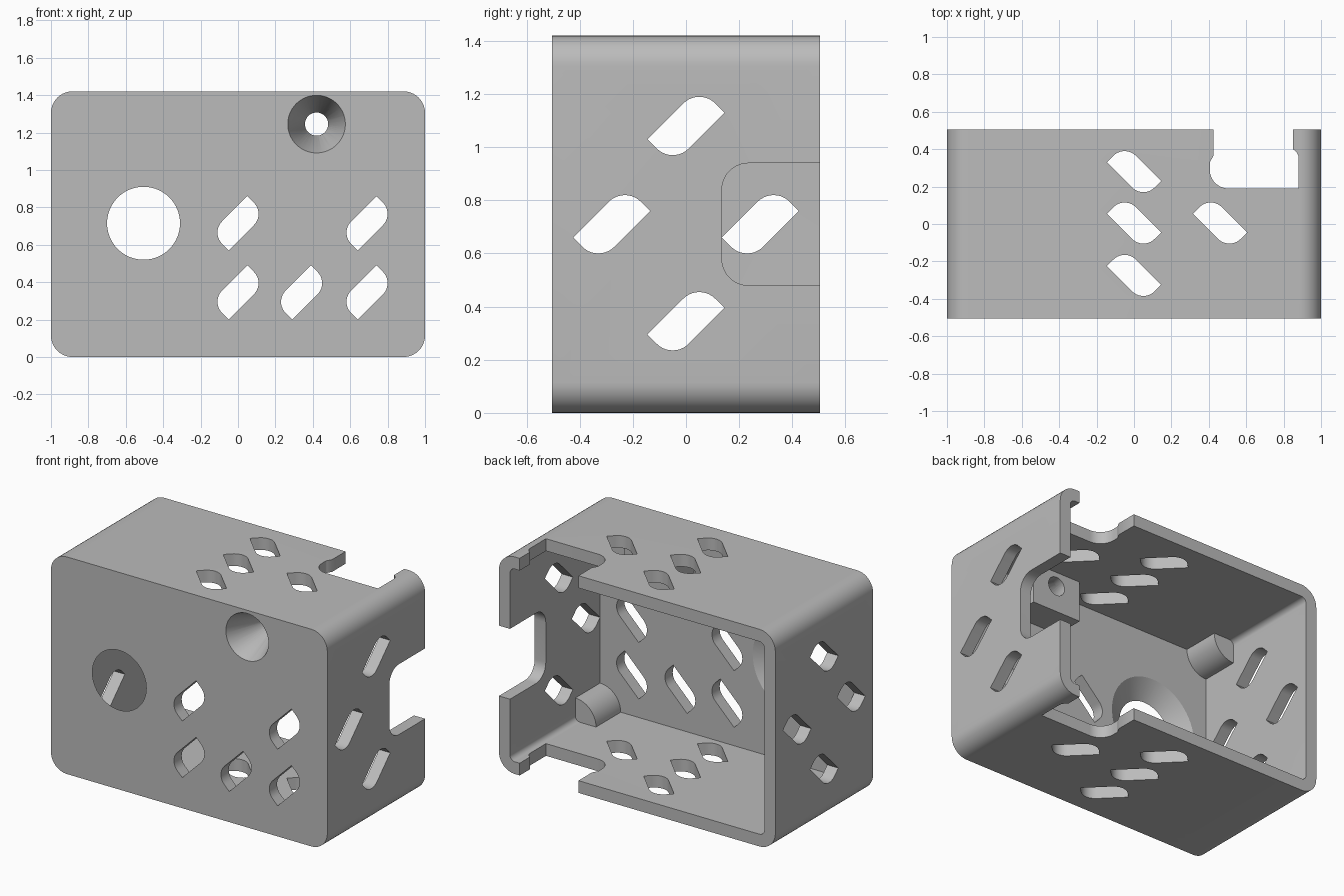
import bpy, bmesh, math
from mathutils import Vector

if "Cube" in bpy.data.objects:
    bpy.data.objects.remove(bpy.data.objects["Cube"], do_unlink=True)

W, D, H, T = 1.0, 0.505, 1.42, 0.08   # half width, half depth, height, wall

grey = bpy.data.materials.new("plain_grey")
grey.use_nodes = True
grey.diffuse_color = (0.5, 0.5, 0.5, 1)
grey.node_tree.nodes["Principled BSDF"].inputs["Base Color"].default_value = (0.5, 0.5, 0.5, 1)


def rounded(corners, steps=10):
    """Outline from (u, v, radius) corners, each filleted by its radius."""
    out = []
    for i, (u, v, r) in enumerate(corners):
        p = Vector((u, v))
        if r == 0:
            out.append(p)
            continue
        a = (Vector(corners[i - 1][:2]) - p).normalized()
        b = (Vector(corners[(i + 1) % len(corners)][:2]) - p).normalized()
        half = a.angle(b) / 2
        c = p + (a + b).normalized() * r / math.sin(half)
        s, e = p + a * r / math.tan(half) - c, p + b * r / math.tan(half) - c
        sweep = s.angle_signed(e)
        for k in range(steps + 1):
            t = -sweep * k / steps
            out.append(c + Vector((s.x * math.cos(t) - s.y * math.sin(t),
                                   s.x * math.sin(t) + s.y * math.cos(t))))
    return out


def prism(name, outline, axis, lo, hi):
    """Extrude a 2D outline along one axis."""
    place = {"x": lambda u, v, w: (w, u, v),
             "y": lambda u, v, w: (u, w, v),
             "z": lambda u, v, w: (u, v, w)}[axis]
    bm = bmesh.new()
    a = [bm.verts.new(place(p[0], p[1], lo)) for p in outline]
    b = [bm.verts.new(place(p[0], p[1], hi)) for p in outline]
    bm.faces.new(a)
    bm.faces.new(b)
    for i in range(len(a)):
        j = (i + 1) % len(a)
        bm.faces.new((a[i], a[j], b[j], b[i]))
    return finish(name, bm)


def cone(name, x, z, y1, r1, y2, r2, segments=64):
    """Round frustum along y."""
    bm = bmesh.new()
    rings = []
    for y, r in ((y1, r1), (y2, r2)):
        rings.append([bm.verts.new((x + r * math.cos(math.tau * k / segments), y,
                                    z + r * math.sin(math.tau * k / segments)))
                      for k in range(segments)])
        bm.faces.new(rings[-1])
    for k in range(segments):
        j = (k + 1) % segments
        bm.faces.new((rings[0][k], rings[0][j], rings[1][j], rings[1][k]))
    return finish(name, bm)


def finish(name, bm):
    bmesh.ops.recalc_face_normals(bm, faces=bm.faces)
    mesh = bpy.data.meshes.new(name)
    bm.to_mesh(mesh)
    bm.free()
    mesh.materials.append(grey)
    ob = bpy.data.objects.new(name, mesh)
    bpy.context.collection.objects.link(ob)
    return ob


def combine(target, tool, operation="DIFFERENCE"):
    mod = target.modifiers.new("combine", "BOOLEAN")
    mod.operation, mod.object, mod.solver = operation, tool, "EXACT"
    bpy.context.view_layer.objects.active = target
    bpy.ops.object.modifier_apply(modifier=mod.name)
    bpy.data.objects.remove(tool, do_unlink=True)


def box_outline(x, z1, z2, r):
    return rounded([(-x, z1, r), (x, z1, r), (x, z2, r), (-x, z2, r)])


def slot(cx, cy, kind):
    """Slanted slot with two sharp and two rounded opposite corners."""
    r = 0.085
    pts = [(0.145, 0.05, 0), (0.05, 0.145, r), (-0.145, -0.05, 0), (-0.05, -0.145, r)]
    if kind == "front":
        pts = [(v, u, q) for u, v, q in pts]
    elif kind == "top":
        pts = [(-u, v, q) for u, v, q in pts]
    return rounded([(cx + u, cy + v, q) for u, v, q in pts])


# Open-backed shell
case = prism("enclosure", box_outline(W, 0, H, 0.115), "y", -D, D)
combine(case, prism("cavity", box_outline(W - T, T, H - T, 0.035), "y", -D + T, D + 1))

# Screw boss under the top, and quarter-round bosses in two opposite corners
boss = [(0.24, 1.07), (0.6, 1.07), (0.6, H - 0.04), (0.24, H - 0.04)]
combine(case, prism("screw_boss", boss, "y", -D + 0.03, -0.22), "UNION")
for sx, z in ((-1, H - T), (1, T)):
    sz = 1 if sx > 0 else -1
    cx, r, back = sx * (W - T), 0.15, 0.04
    arc = [(cx - sx * r * math.cos(k * math.pi / 32), z + sz * r * math.sin(k * math.pi / 32))
           for k in range(17)]
    arc += [(cx + sx * back, z + sz * r), (cx + sx * back, z - sz * back),
            (cx - sx * r, z - sz * back)]
    combine(case, prism("corner_boss", arc, "y", -D + 0.03, -0.17), "UNION")

# Slots through the front, both sides, and top and bottom
for x, z in ((0, 0.715), (0.69, 0.715), (0, 0.345), (0.34, 0.345), (0.69, 0.345)):
    combine(case, prism("front_slot", slot(x, z, "front"), "y", -D - 0.1, -D + T + 0.05))
for y, z in ((0, 1.08), (-0.28, 0.71), (0.28, 0.71), (0, 0.345)):
    for side in (-1, 1):
        ends = sorted((side * (W - T - 0.03), side * (W + 0.1)))
        combine(case, prism("side_slot", slot(y, z, "side"), "x", *ends))
for x, y in ((0, 0.28), (0, 0.005), (0, -0.275), (0.46, 0.005)):
    for lo, hi in ((-0.1, T + 0.03), (H - T - 0.03, H + 0.1)):
        combine(case, prism("top_slot", slot(x, y, "top"), "z", lo, hi))

# Notch in the left side and hooked cutouts in top and bottom
notch = rounded([(0.135, 0.48, 0.1), (0.7, 0.48, 0), (0.7, 0.94, 0), (0.135, 0.94, 0.1)])
combine(case, prism("side_notch", notch, "x", 0.8, 1.1))
hook = rounded([(0.425, 0.6, 0), (0.425, 0.365, 0), (0.405, 0.33, 0.02), (0.405, 0.19, 0.1),
                (0.88, 0.19, 0), (0.88, 0.375, 0.05), (0.85, 0.4, 0), (0.85, 0.6, 0)])
for lo, hi in ((-0.1, 0.15), (H - 0.15, H + 0.1)):
    combine(case, prism("rear_cutout", hook, "z", lo, hi))

# Round window flaring inward, countersunk screw hole
slope = (0.32 - 0.195) / T
combine(case, cone("window", -0.505, 0.715, -D - 0.02, 0.195 - 0.02 * slope,
                   -D + T + 0.02, 0.32 + 0.02 * slope))
combine(case, cone("screw_hole", 0.42, 1.245, -D - 0.1, 0.062, 0, 0.062))
combine(case, cone("countersink", 0.42, 1.245, -D - 0.01, 0.158, -0.27, 0.06))

case.select_set(True)
bpy.context.view_layer.objects.active = case
bpy.ops.object.shade_smooth_by_angle(angle=math.radians(30))
